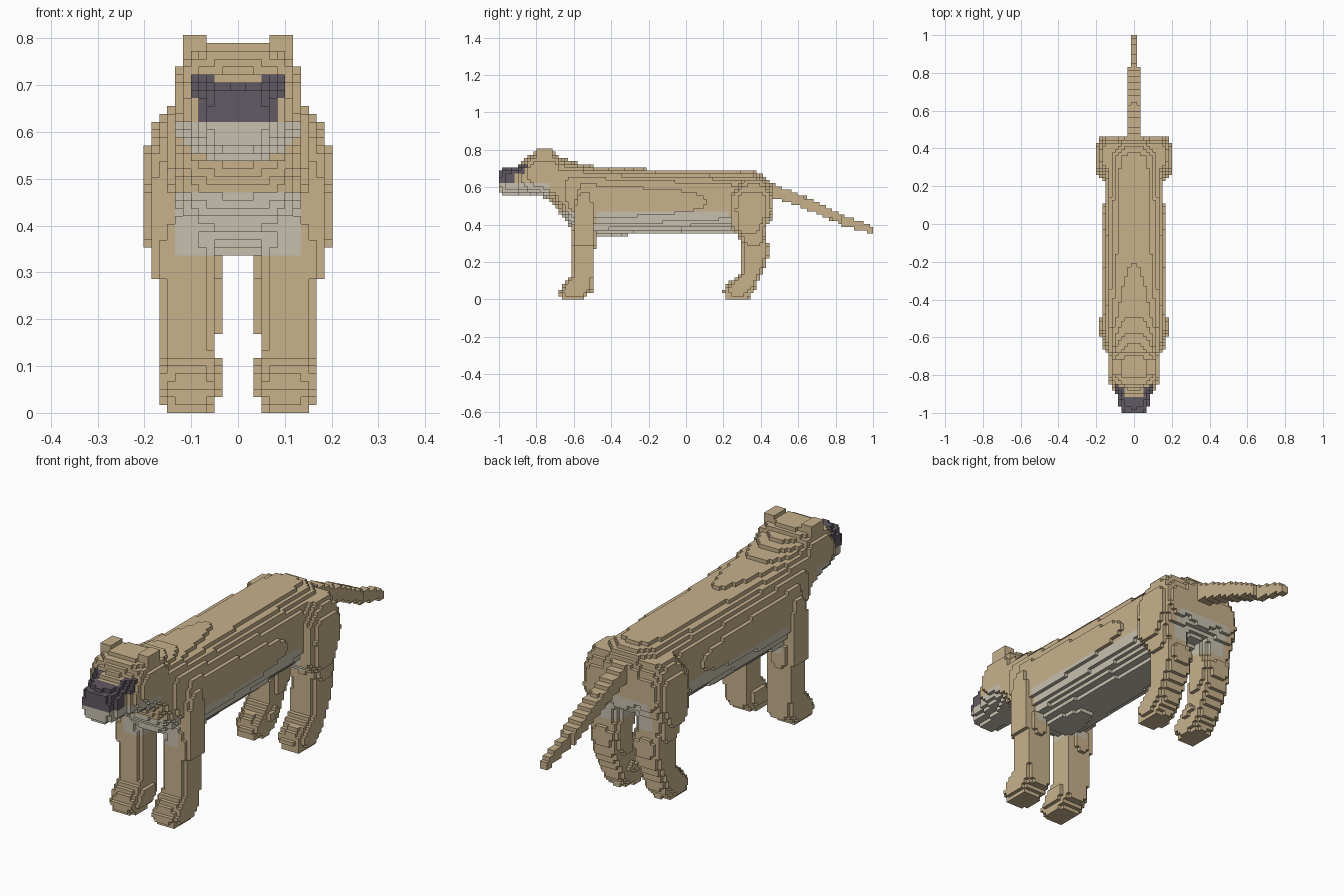
import bpy
import bmesh

old = bpy.data.objects.get("Cube")
if old:
    bpy.data.objects.remove(old, do_unlink=True)

# Block grid: the model is 119 blocks long, 24 wide and 48 tall
LONG, HALF_WIDE, TALL = 119, 12, 48
BLOCK = 2 / LONG
TAN, CREAM, DARK = range(3)


def make_material(name, color):
    mat = bpy.data.materials.new(name)
    mat.use_nodes = True
    mat.diffuse_color = (*color, 1)
    mat.node_tree.nodes["Principled BSDF"].inputs["Base Color"].default_value = (*color, 1)
    return mat


materials = [
    make_material("tan_fur", (0.57, 0.44, 0.26)),
    make_material("cream_fur", (0.57, 0.53, 0.43)),
    make_material("dark_muzzle", (0.12, 0.10, 0.125)),
]


def section(keys, t):
    """Blend the cross-section between the two keys around t."""
    for a, b in zip(keys, keys[1:]):
        if a[0] <= t <= b[0]:
            f = (t - a[0]) / (b[0] - a[0])
            return [p + (q - p) * f for p, q in zip(a[1:], b[1:])]
    return None


def rounded(u, low_u, high_u, v, low_v, high_v, power):
    """True inside a superellipse fitted to the given limits."""
    du = abs(2 * u - low_u - high_u) / (high_u - low_u)
    dv = abs(2 * v - low_v - high_v) / (high_v - low_v)
    return du ** power + dv ** power <= 1


def along_y(keys, power):
    """Solid swept front to back; keys are y, top, bottom, half width."""
    def inside(x, y, z):
        s = section(keys, y)
        return s and rounded(x, -s[2], s[2], z, s[1], s[0], power)
    return inside


def along_z(keys, power):
    """Solid swept upward; keys are z, front, back, inner x, outer x."""
    def inside(x, y, z):
        s = section(keys, z)
        return s and rounded(x, s[2], s[3], y, s[0], s[1], power)
    return inside


# Head with muzzle
head = along_y([
    (-1.00, 0.69, 0.57, 0.055), (-0.97, 0.70, 0.56, 0.078),
    (-0.91, 0.71, 0.56, 0.09), (-0.87, 0.735, 0.56, 0.112),
    (-0.84, 0.77, 0.56, 0.128), (-0.80, 0.79, 0.555, 0.137),
    (-0.74, 0.795, 0.54, 0.14), (-0.68, 0.775, 0.50, 0.14)], 2.8)


def ear(x, y, z):
    return 0.067 < x < 0.118 and -0.79 < y < -0.72 and z > 0.72


# Neck, chest, belly and rump
body = along_y([
    (-0.72, 0.77, 0.53, 0.13), (-0.68, 0.76, 0.47, 0.135),
    (-0.62, 0.745, 0.39, 0.152), (-0.55, 0.725, 0.35, 0.166),
    (-0.47, 0.71, 0.336, 0.17), (-0.30, 0.70, 0.345, 0.168),
    (0.00, 0.692, 0.353, 0.163), (0.25, 0.692, 0.355, 0.155),
    (0.35, 0.69, 0.37, 0.152), (0.42, 0.66, 0.40, 0.13),
    (0.47, 0.60, 0.44, 0.09)], 2.6)

tail = along_y([
    (0.40, 0.67, 0.59, 0.05), (0.47, 0.615, 0.54, 0.034),
    (0.60, 0.565, 0.50, 0.034), (0.83, 0.455, 0.405, 0.034),
    (0.84, 0.45, 0.395, 0.018), (1.00, 0.39, 0.35, 0.018)], 8)

front_leg = along_z([
    (0.00, -0.66, -0.56, 0.06, 0.155), (0.04, -0.685, -0.50, 0.04, 0.168),
    (0.085, -0.65, -0.49, 0.038, 0.169), (0.13, -0.615, -0.49, 0.048, 0.169),
    (0.27, -0.612, -0.488, 0.048, 0.172), (0.30, -0.612, -0.485, 0.048, 0.186),
    (0.50, -0.60, -0.49, 0.06, 0.186), (0.57, -0.58, -0.50, 0.08, 0.18),
    (0.62, -0.57, -0.51, 0.10, 0.16)], 3.5)

hind_leg = along_z([
    (0.00, 0.21, 0.33, 0.06, 0.155), (0.05, 0.195, 0.37, 0.045, 0.168),
    (0.09, 0.23, 0.385, 0.04, 0.169), (0.14, 0.29, 0.41, 0.045, 0.169),
    (0.20, 0.292, 0.435, 0.038, 0.169), (0.27, 0.298, 0.447, 0.034, 0.172),
    (0.33, 0.285, 0.425, 0.034, 0.188), (0.38, 0.24, 0.43, 0.034, 0.202),
    (0.48, 0.233, 0.468, 0.04, 0.204), (0.55, 0.24, 0.46, 0.05, 0.202),
    (0.60, 0.27, 0.44, 0.07, 0.187), (0.64, 0.30, 0.42, 0.08, 0.16)], 3)


def fur_color(x, y, z):
    """Dark muzzle and eyes, cream jaw, chest and belly, tan elsewhere."""
    x = abs(x)
    if y < -0.915 and z > 0.622:
        return DARK
    if y < -0.82 and 0.05 < x < 0.101 and 0.672 < z < 0.722:
        return DARK
    if y < -0.73 and z < 0.622:
        return CREAM
    if 0.336 < z < 0.465 and y < 0.48 and (x < 0.134 or -0.48 < y < 0.23):
        return CREAM
    return TAN


# Fill the grid part by part; earlier parts keep their blocks
owner = {}


def fill(name, inside, sides=(1, -1), paired=False):
    for i in range(HALF_WIDE):
        for j in range(LONG):
            for k in range(TALL):
                x, y, z = (i + 0.5) * BLOCK, (j + 0.5) * BLOCK - 1, (k + 0.5) * BLOCK
                if not inside(x, y, z):
                    continue
                for side in sides:
                    prefix = ("left_" if side > 0 else "right_") if paired else ""
                    column = i if side > 0 else -1 - i
                    owner.setdefault((column, j, k), prefix + name)


fill("head", head)
fill("ear", ear, paired=True)
fill("body", body)
fill("front_leg", front_leg, paired=True)
fill("hind_leg", hind_leg, paired=True)
fill("tail", tail)


def build(name):
    """Skin the outside of one part's blocks and merge flat areas."""
    bm = bmesh.new()
    corners = {}

    def corner(c):
        if c not in corners:
            corners[c] = bm.verts.new((c[0] * BLOCK, c[1] * BLOCK - 1, c[2] * BLOCK))
        return corners[c]

    for cell, part in owner.items():
        if part != name:
            continue
        color = fur_color((cell[0] + 0.5) * BLOCK, (cell[1] + 0.5) * BLOCK - 1,
                          (cell[2] + 0.5) * BLOCK)
        for axis in range(3):
            for step in (0, 1):
                near = list(cell)
                near[axis] += 2 * step - 1
                if tuple(near) in owner:
                    continue
                loop = []
                for a, b in ((0, 0), (1, 0), (1, 1), (0, 1)):
                    c = list(cell)
                    c[axis] += step
                    c[(axis + 1) % 3] += a
                    c[(axis + 2) % 3] += b
                    loop.append(corner(tuple(c)))
                face = bm.faces.new(loop if step else loop[::-1])
                face.material_index = color
    bmesh.ops.dissolve_limit(bm, angle_limit=0.01, verts=bm.verts[:],
                             edges=bm.edges[:], delimit={'MATERIAL'})
    mesh = bpy.data.meshes.new(name)
    bm.to_mesh(mesh)
    bm.free()
    for mat in materials:
        mesh.materials.append(mat)
    bpy.context.scene.collection.objects.link(bpy.data.objects.new(name, mesh))


for part_name in sorted(set(owner.values())):
    build(part_name)
